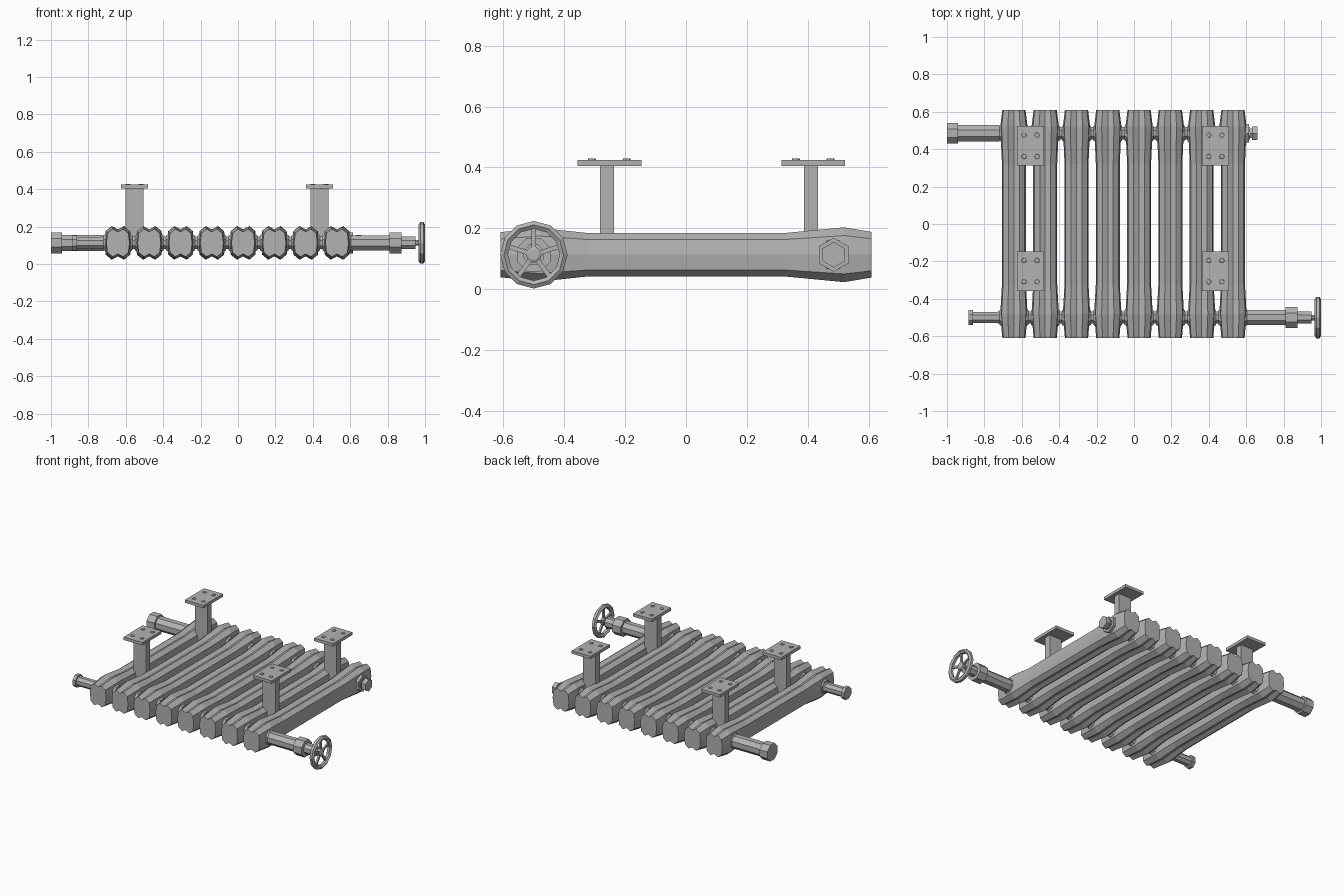
import bpy, bmesh, math
from mathutils import Matrix

cube = bpy.data.objects.get("Cube")
if cube:
    bpy.data.objects.remove(cube, do_unlink=True)

GREY = (0.45, 0.45, 0.45, 1)
metal = bpy.data.materials.new("grey metal")
metal.use_nodes = True
metal.diffuse_color = GREY
metal.node_tree.nodes["Principled BSDF"].inputs["Base Color"].default_value = GREY

ZC = 0.113                      # height of the pipe axis
FRONT, BACK = -0.5, 0.485       # pipe positions
COLUMNS = [-0.642 + 0.1673 * i for i in range(8)]


def finish(name, bm):
    bmesh.ops.recalc_face_normals(bm, faces=bm.faces)
    mesh = bpy.data.meshes.new(name)
    bm.to_mesh(mesh)
    bm.free()
    mesh.materials.append(metal)
    obj = bpy.data.objects.new(name, mesh)
    bpy.context.collection.objects.link(obj)
    return obj


def loft(name, rings, closed=False):
    """Skin a list of vertex loops, capped or joined into a ring."""
    bm = bmesh.new()
    loops = [[bm.verts.new(p) for p in ring] for ring in rings]
    pairs = list(zip(loops, loops[1:]))
    if closed:
        pairs.append((loops[-1], loops[0]))
    else:
        bm.faces.new(loops[0])
        bm.faces.new(loops[-1])
    for a, b in pairs:
        for i in range(len(a)):
            j = (i + 1) % len(a)
            bm.faces.new((a[i], a[j], b[j], b[i]))
    return finish(name, bm)


def lathe(name, y, profile, sides=8, phase=0.5, closed=False):
    """Turn (x, radius) points around an axis parallel to x."""
    rings = []
    for x, r in profile:
        angles = [math.tau * (i + phase) / sides for i in range(sides)]
        rings.append([(x, y + r * math.sin(a), ZC + r * math.cos(a)) for a in angles])
    return loft(name, rings, closed)


def box(name, center, size, turn=0):
    bm = bmesh.new()
    bmesh.ops.create_cube(bm, size=1, matrix=Matrix.Translation(center)
                          @ Matrix.Rotation(turn, 4, 'X') @ Matrix.Diagonal((*size, 1)))
    return finish(name, bm)


# Columns: notched cross-section swept front to back with swollen ends
quarter = [(0, 0.8), (0.45, 1), (0.9, 0.7), (1, 0)]
right = quarter + [(x, -z) for x, z in quarter[-2::-1]]
section = right + [(-x, z) for x, z in right[-2:0:-1]]
stations = [(-0.61, 0.062, 0.074), (-0.48, 0.073, 0.088), (-0.32, 0.064, 0.071),
            (0.32, 0.064, 0.071), (0.52, 0.073, 0.09), (0.61, 0.062, 0.075)]
for n, cx in enumerate(COLUMNS):
    loft(f"column_{n + 1}", [[(cx + w * x, y, ZC + h * z) for x, z in section]
                             for y, w, h in stations])

# Connecting pipes and collars on both sides of each column
for side, y in (("front", FRONT), ("back", BACK)):
    lathe(f"{side}_connector", y, [(-0.73, 0.036), (0.62, 0.036)])
    for n, cx in enumerate(COLUMNS):
        lathe(f"{side}_collar_{n + 1}", y, [(cx - 0.077, 0.042), (cx - 0.062, 0.054),
                                            (cx + 0.062, 0.054), (cx + 0.077, 0.042)])

# Pipe ends
lathe("back_right_pipe", BACK, [(-0.94, 0.047), (-0.72, 0.047)])
lathe("back_right_nut", BACK, [(-1, 0.06), (-0.94, 0.06)])
lathe("front_right_pipe", FRONT, [(-0.862, 0.033), (-0.72, 0.033)])
lathe("front_right_nut", FRONT, [(-0.885, 0.044), (-0.862, 0.044)])
lathe("back_left_flange", BACK, [(0.59, 0.056), (0.615, 0.056)], 6, 0)
lathe("back_left_plug", BACK, [(0.61, 0.03), (0.63, 0.03), (0.63, 0.042), (0.66, 0.042)], 6, 0)

# Valve and handwheel
lathe("valve_pipe", FRONT, [(0.6, 0.044), (0.81, 0.044)])
lathe("valve_nut", FRONT, [(0.81, 0.06), (0.875, 0.06)])
lathe("valve_stem", FRONT, [(0.875, 0.036), (0.95, 0.036), (0.95, 0.016), (0.97, 0.016)])
rim = [(0.983 + 0.017 * math.cos(t * math.tau / 6), 0.098 + 0.015 * math.sin(t * math.tau / 6))
       for t in range(6)]
lathe("wheel_rim", FRONT, rim, 12, 0, closed=True)
lathe("wheel_hub", FRONT, [(0.965, 0.026), (0.988, 0.026), (0.993, 0.018)], 10)
for n in range(5):
    a = math.tau * n / 5
    box(f"wheel_spoke_{n + 1}",
        (0.98, FRONT - 0.053 * math.sin(a), ZC + 0.053 * math.cos(a)),
        (0.012, 0.015, 0.085), a)

# Mounting brackets with bolt heads
for side, x in (("right", -0.553), ("left", 0.435)):
    for end, y in (("front", -0.252), ("back", 0.418)):
        name = f"{end}_{side}"
        box(f"{name}_post", (x, y - 0.008, 0.255), (0.096, 0.046, 0.3))
        box(f"{name}_plate", (x, y, 0.415), (0.144, 0.21, 0.02))
        for n, (dx, dy) in enumerate([(-1, -1), (1, -1), (1, 1), (-1, 1)]):
            bm = bmesh.new()
            bmesh.ops.create_cone(bm, cap_ends=True, segments=8, radius1=0.014, radius2=0.012,
                                  depth=0.006, matrix=Matrix.Translation(
                                      (x + 0.035 * dx, y + 0.057 * dy, 0.426)))
            finish(f"{name}_bolt_{n + 1}", bm)
